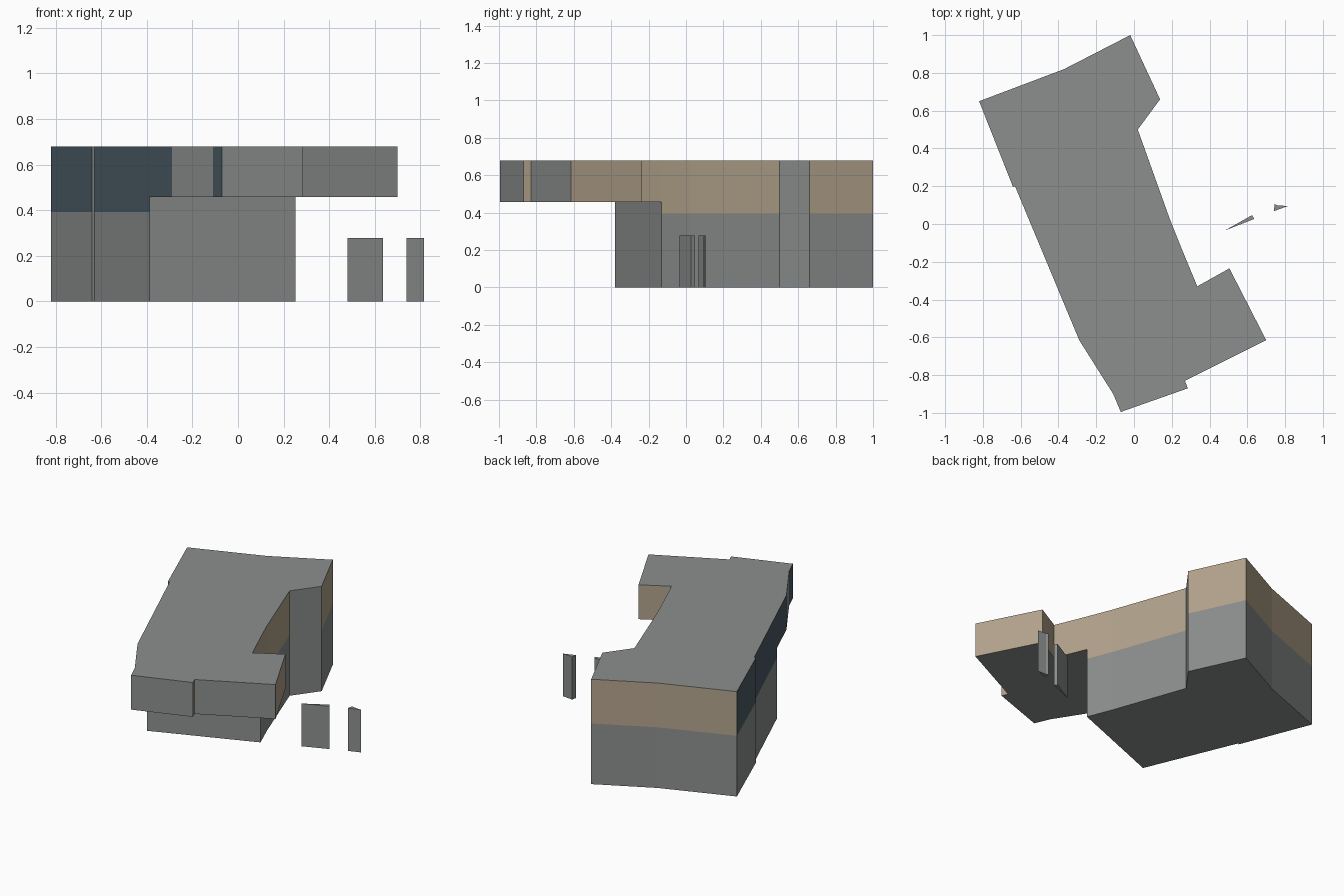
import bpy, bmesh

if "Cube" in bpy.data.objects:
    bpy.data.objects.remove(bpy.data.objects["Cube"])

TOP, SOFFIT, BAND = 0.68, 0.457, 0.393


def material(name, rgb):
    m = bpy.data.materials.new(name)
    m.diffuse_color = (*rgb, 1)
    m.use_nodes = True
    m.node_tree.nodes["Principled BSDF"].inputs["Base Color"].default_value = m.diffuse_color
    return m


MATS = [material("concrete grey", (0.26, 0.275, 0.268)),
        material("tan cladding", (0.45, 0.365, 0.262)),
        material("slate blue cladding", (0.072, 0.108, 0.133))]
GREY, TAN, BLUE = range(3)

# Footprint, counter-clockwise: x, y, cladding of the wall starting at that point
WING = [(-0.388, -0.38, BLUE), (-0.29, -0.615, GREY), (-0.11, -0.90, BLUE),
        (-0.07, -0.995, GREY), (0.285, -0.87, TAN), (0.27, -0.83, GREY),
        (0.70, -0.615, TAN), (0.505, -0.235, TAN), (0.335, -0.33, TAN)]
BLOCK = [(0.252, -0.13, TAN), (0.19, 0.025, TAN), (0.02, 0.50, GREY),
         (0.138, 0.66, TAN), (-0.02, 1.0, TAN), (-0.37, 0.82, TAN),
         (-0.82, 0.65, BLUE), (-0.64, 0.195, GREY), (-0.63, 0.20, BLUE)]


def finish(name, bm):
    bmesh.ops.remove_doubles(bm, verts=bm.verts, dist=0.0001)
    me = bpy.data.meshes.new(name)
    bm.to_mesh(me)
    bm.free()
    for m in MATS:
        me.materials.append(m)
    ob = bpy.data.objects.new(name, me)
    bpy.context.collection.objects.link(ob)
    return ob


def face(bm, pts, mat=GREY):
    f = bm.faces.new([bm.verts.new(p) for p in pts])
    f.material_index = mat


def wall(bm, a, b, z0, z1, mat=GREY):
    face(bm, [(*a[:2], z0), (*b[:2], z0), (*b[:2], z1), (*a[:2], z1)], mat)


def slab(bm, outline, z, up):
    pts = [(p[0], p[1], z) for p in outline]
    face(bm, pts if up else pts[::-1])


# Building: tall block at the back, overhanging wing at the front
bm = bmesh.new()
ring = WING + BLOCK
for a, b in zip(ring, ring[1:] + ring[:1]):
    if a in BLOCK:
        wall(bm, a, b, 0, BAND)
        wall(bm, a, b, BAND, TOP, a[2])
    else:
        wall(bm, a, b, SOFFIT, TOP, a[2])
wall(bm, WING[0], BLOCK[0], 0, SOFFIT)          # recessed wall under the wing
slab(bm, ring, TOP, True)                       # roof
slab(bm, WING + BLOCK[:1], SOFFIT, False)       # underside of the wing
slab(bm, BLOCK + WING[:1], 0, False)            # ground floor
finish("building", bm)

# Free-standing wedge-shaped pillars
PILLARS = {
    "long_pillar": [(0.48, -0.035), (0.637, 0.027), (0.625, 0.047)],
    "short_pillar": [(0.74, 0.068), (0.815, 0.095), (0.757, 0.099), (0.745, 0.105)],
}
for name, outline in PILLARS.items():
    bm = bmesh.new()
    for a, b in zip(outline, outline[1:] + outline[:1]):
        wall(bm, a, b, 0, 0.277)
    slab(bm, outline, 0.277, True)
    slab(bm, outline, 0, False)
    finish(name, bm)
